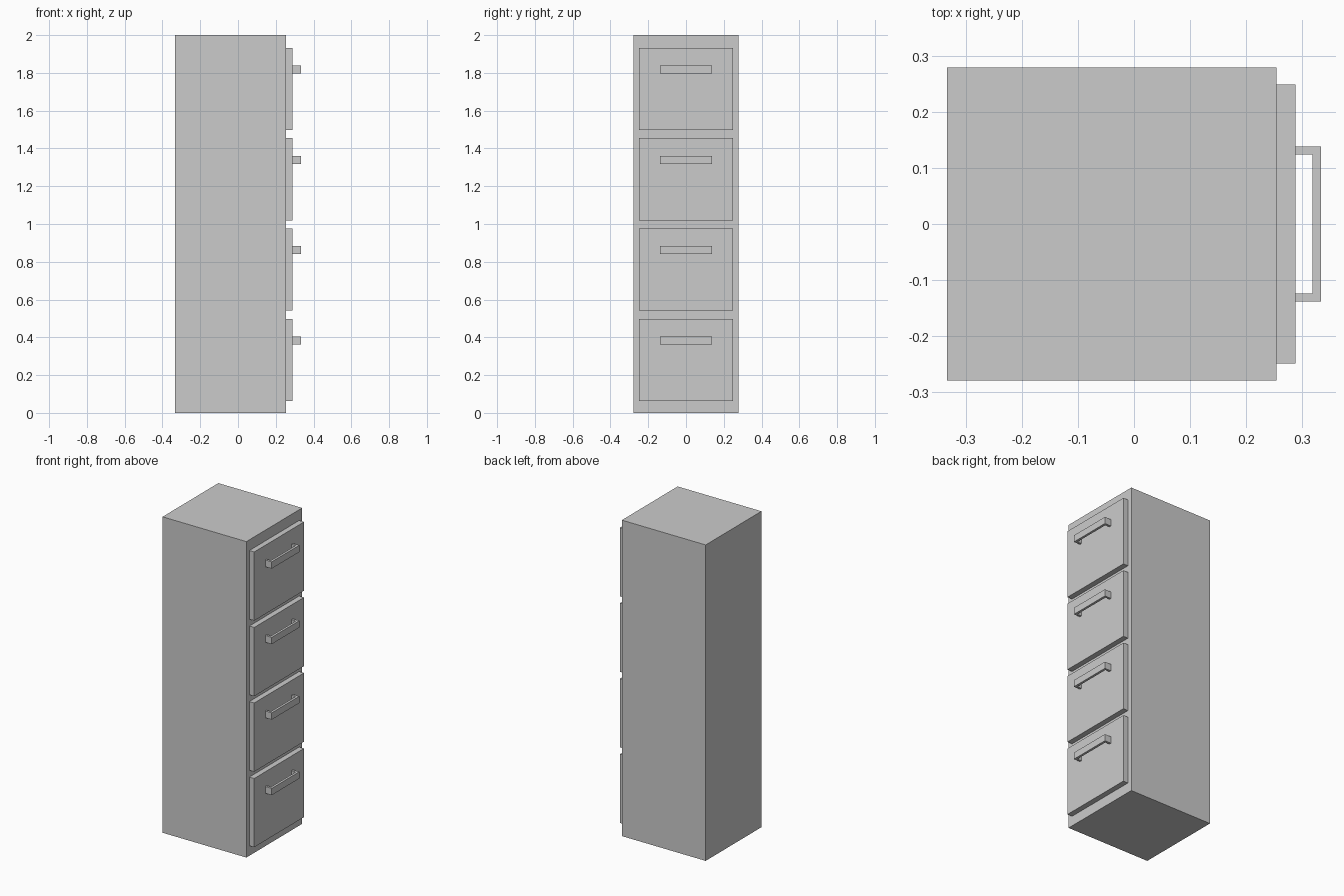
import bpy, bmesh

if "Cube" in bpy.data.objects:
    bpy.data.objects.remove(bpy.data.objects["Cube"])

BODY_BACK, BODY_FRONT, DRAWER_FRONT, HANDLE_FRONT = -0.333, 0.254, 0.288, 0.333
PITCH = 0.478


def extrude_profile(name, points, z0, z1):
    """Extrude a closed XY outline from z0 up to z1."""
    bm = bmesh.new()
    face = bm.faces.new([bm.verts.new((x, y, z0)) for x, y in points])
    result = bmesh.ops.extrude_face_region(bm, geom=[face])
    top = [v for v in result["geom"] if isinstance(v, bmesh.types.BMVert)]
    bmesh.ops.translate(bm, verts=top, vec=(0, 0, z1 - z0))
    bmesh.ops.recalc_face_normals(bm, faces=bm.faces)
    mesh = bpy.data.meshes.new(name)
    bm.to_mesh(mesh)
    bm.free()
    obj = bpy.data.objects.new(name, mesh)
    bpy.context.collection.objects.link(obj)
    return obj


def rect(x0, x1, half):
    return [(x0, -half), (x1, -half), (x1, half), (x0, half)]


# Cabinet body
extrude_profile("cabinet_body", rect(BODY_BACK, BODY_FRONT, 0.279), 0, 2)

# U-shaped handle outline: two posts and a bar
outer, inner, bar = 0.138, 0.124, 0.318
handle = [(DRAWER_FRONT, -outer), (HANDLE_FRONT, -outer),
          (HANDLE_FRONT, outer), (DRAWER_FRONT, outer),
          (DRAWER_FRONT, inner), (bar, inner),
          (bar, -inner), (DRAWER_FRONT, -inner)]

# Four drawer fronts, each with a handle
for i in range(4):
    z = i * PITCH
    extrude_profile(f"drawer_front_{i + 1}", rect(BODY_FRONT, DRAWER_FRONT, 0.249),
                    z + 0.063, z + 0.498)
    extrude_profile(f"drawer_handle_{i + 1}", handle, z + 0.362, z + 0.405)
